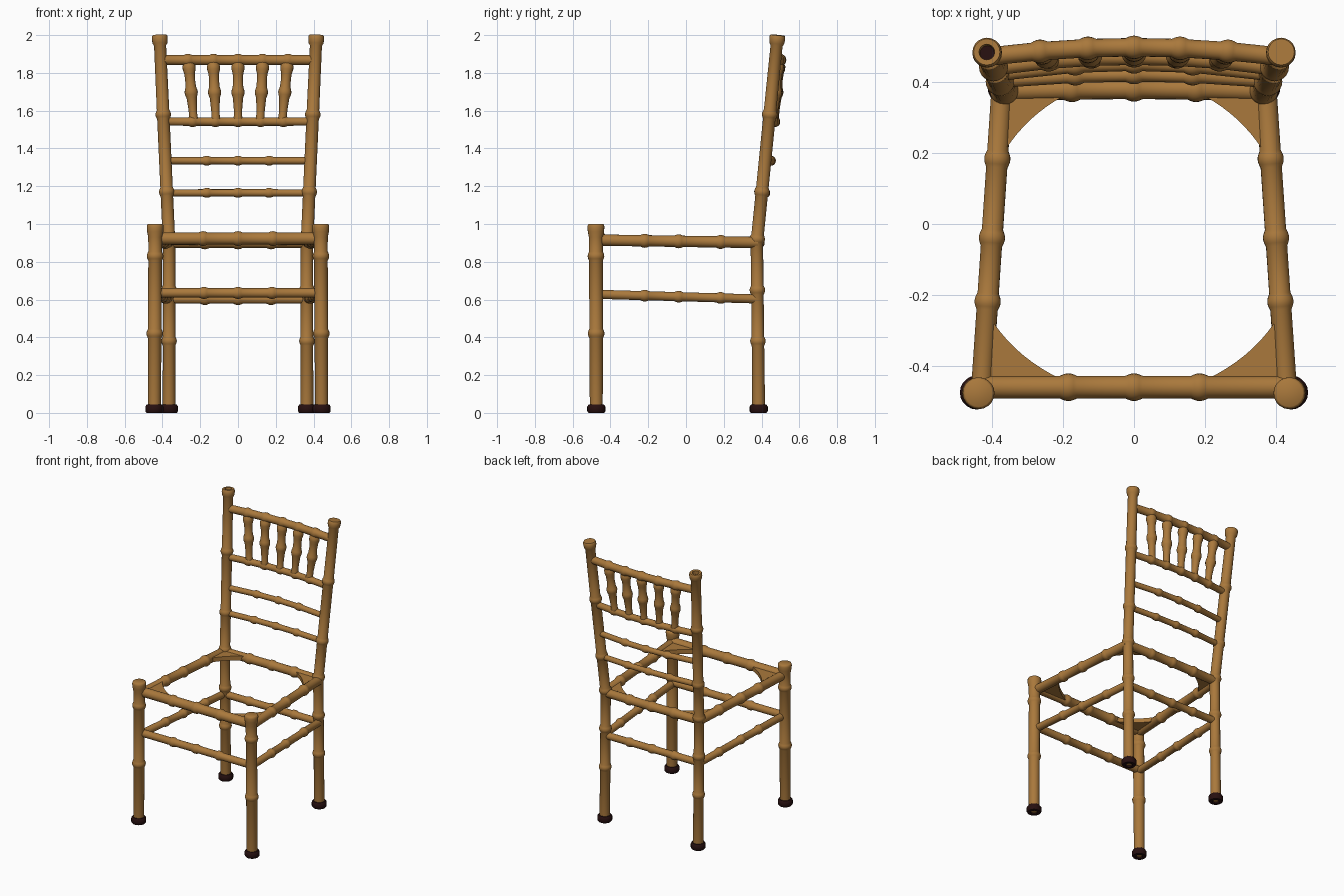
import bpy, bmesh, math
from mathutils import Vector

if "Cube" in bpy.data.objects:
    bpy.data.objects.remove(bpy.data.objects["Cube"], do_unlink=True)


def material(name, rgb):
    m = bpy.data.materials.new(name)
    m.use_nodes = True
    m.diffuse_color = (*rgb, 1)
    m.node_tree.nodes["Principled BSDF"].inputs["Base Color"].default_value = (*rgb, 1)
    return m


WOOD = material("golden_wood", (0.40, 0.19, 0.045))
DARK = material("dark_rubber", (0.02, 0.005, 0.005))


def finish(name, bm, mat, angle=50):
    bmesh.ops.recalc_face_normals(bm, faces=bm.faces)
    mesh = bpy.data.meshes.new(name)
    bm.to_mesh(mesh)
    bm.free()
    mesh.materials.append(mat)
    ob = bpy.data.objects.new(name, mesh)
    bpy.context.collection.objects.link(ob)
    bpy.ops.object.select_all(action='DESELECT')
    ob.select_set(True)
    bpy.context.view_layer.objects.active = ob
    bpy.ops.object.shade_smooth_by_angle(angle=math.radians(angle))
    return ob


def sweep(name, path, stations, mat=WOOD, sides=20):
    """Round bar along path(t), with a (t, radius) list for its outline."""
    bm = bmesh.new()
    rings = []
    for t, r in stations:
        tangent = path(t + 0.01) - path(t - 0.01)
        q = Vector((0, 0, 1)).rotation_difference(tangent.normalized())
        turn = [2 * math.pi * i / sides for i in range(sides)]
        rings.append([bm.verts.new(path(t) + q @ Vector((r * math.cos(a), r * math.sin(a), 0)))
                      for a in turn])
    for a, b in zip(rings, rings[1:]):
        for i in range(sides):
            j = (i + 1) % sides
            bm.faces.new((a[i], a[j], b[j], b[i]))
    bm.faces.new(rings[0])
    bm.faces.new(rings[-1])
    return finish(name, bm, mat)


def line(a, b, bow=0.0):
    a, b = Vector(a), Vector(b)
    return lambda t: a.lerp(b, t) + Vector((0, bow * (1 - (2 * t - 1) ** 2), 0))


def bamboo(length, r, nodes, swell=0.008, half=0.024):
    """Outline of a bamboo bar with rounded swellings at the given t values."""
    out = [(0, r)]
    for n in sorted(nodes):
        for k in (-1, -0.6, -0.3, 0, 0.3, 0.6, 1):
            out.append((n + k * half / length, r + swell * math.cos(k * math.pi / 2)))
    return out + [(1, r)]


def foot(name, x, y):
    sweep(name, line((x, y, 0), (x, y, 0.045)),
          [(0.25, 0.02), (0, 0.022), (0, 0.042), (0.2, 0.048), (0.75, 0.048), (1, 0.04)], DARK)
    sweep(name + "_core", line((x, y, 0.006), (x, y, 0.014)), [(0, 0.017), (1, 0.017)])


def back_post(x_sign):
    def path(t):
        z = 2 * t
        k = max(0, (z - 0.9) / 1.1)
        return Vector((x_sign * (0.365 + 0.05 * k),
                       0.385 - 0.01 * min(z, 0.9) / 0.9 + 0.11 * k, z))
    return path


# Legs, posts and feet
for s, side in ((1, "left"), (-1, "right")):
    leg = bamboo(1, 0.036, (0.42, 0.83))[:-1]
    leg[0] = (0.01, 0.034)
    sweep("front_leg_" + side, line((s * 0.443, -0.475, 0), (s * 0.438, -0.477, 1)),
          leg + [(0.93, 0.037), (0.96, 0.043), (0.985, 0.045), (0.997, 0.042), (1, 0.038)])
    foot("front_foot_" + side, s * 0.443, -0.475)

    post = bamboo(2, 0.033, [z / 2 for z in (0.38, 0.65, 0.92, 1.17, 1.58)])[:-1]
    post[0] = (0.005, 0.034)
    post += [(0.972, 0.032), (0.978, 0.039), (0.988, 0.042), (0.997, 0.041), (1, 0.037)]
    if s < 0:  # open end of the right post
        post += [(0.9995, 0.022), (0.985, 0.02)]
        sweep("post_hollow", back_post(s), [(0.983, 0.021), (0.987, 0.021)], DARK)
    sweep("back_post_" + side, back_post(s), post)
    foot("back_foot_" + side, s * 0.365, 0.385)

    # Side rails
    for name, z0, z1, r in (("seat_rail_", 0.915, 0.902, 0.03), ("stretcher_", 0.628, 0.603, 0.024)):
        sweep("side_" + name + side, line((s * 0.43, -0.475, z0), (s * 0.372, 0.38, z1)),
              bamboo(0.86, r, (0.3, 0.51, 0.77), 0.007))


# Cross rails: half width, y, z, radius, backward bow, node positions
def cross_rail(name, w, y, z, r, bow, nodes):
    ts = [0.5 + n * i / (2 * w) for n in nodes for i in ((-1, 1) if n else (1,))]
    shape = bamboo(2 * w, r, ts, 0.007)
    shape[1:1] = [(0.06, r)]
    shape[-1:-1] = [(0.94, r)]
    sweep(name, line((-w, y, z), (w, y, z), bow), shape)


cross_rail("front_seat_rail", 0.43, -0.46, 0.923, 0.032, 0, (0, 0.185))
cross_rail("front_stretcher", 0.43, -0.465, 0.635, 0.025, 0, (0, 0.18))
cross_rail("back_seat_rail", 0.36, 0.375, 0.902, 0.029, 0.006, (0, 0.175))
cross_rail("back_stretcher", 0.36, 0.378, 0.602, 0.024, 0, (0, 0.175))
cross_rail("lower_back_rail", 0.375, 0.402, 1.165, 0.019, 0.018, (0, 0.165))
cross_rail("middle_back_rail", 0.385, 0.42, 1.335, 0.019, 0.03, (0, 0.165))
cross_rail("spindle_base_rail", 0.39, 0.44, 1.542, 0.022, 0.03, (0, 0.12, 0.24))
cross_rail("top_back_rail", 0.405, 0.472, 1.868, 0.026, 0.026, (0, 0.13, 0.265))

# Turned spindles fanning out towards the top
SPINDLE = [(0, 0.02), (0.05, 0.025), (0.1, 0.022), (0.2, 0.022), (0.4, 0.027), (0.45, 0.033),
           (0.49, 0.035), (0.53, 0.033), (0.58, 0.028), (0.7, 0.026), (0.8, 0.028),
           (0.87, 0.034), (0.93, 0.034), (1, 0.022)]
for i in range(-2, 3):
    dip = 0.004 * abs(i)
    sweep(f"spindle_{i + 3}", line((i * 0.117, 0.468 - dip, 1.54), (i * 0.131, 0.494 - dip, 1.86)),
          SPINDLE, sides=16)


# Corner braces with a hollowed inner edge
def brace(name, corner, a, b, z, thick=0.03):
    corner, a, b = Vector(corner), Vector(a), Vector(b)
    mid = ((a + b) / 2).lerp(corner, 0.22)
    n = 8
    edge = [a * (1 - t) ** 2 + mid * 2 * t * (1 - t) + b * t ** 2
            for t in (i / n for i in range(n + 1))]
    bm = bmesh.new()
    face = bm.faces.new([bm.verts.new((p.x, p.y, z - thick / 2)) for p in [corner] + edge])
    top = bmesh.ops.extrude_face_region(bm, geom=[face])["geom"]
    bmesh.ops.translate(bm, vec=(0, 0, thick), verts=[v for v in top if isinstance(v, bmesh.types.BMVert)])
    finish(name, bm, WOOD, 35)


for s, side in ((1, "left"), (-1, "right")):
    brace("front_brace_" + side, (s * 0.42, -0.46), (s * 0.395, -0.28), (s * 0.2, -0.44), 0.918)
    brace("back_brace_" + side, (s * 0.37, 0.375), (s * 0.362, 0.21), (s * 0.2, 0.36), 0.905)
